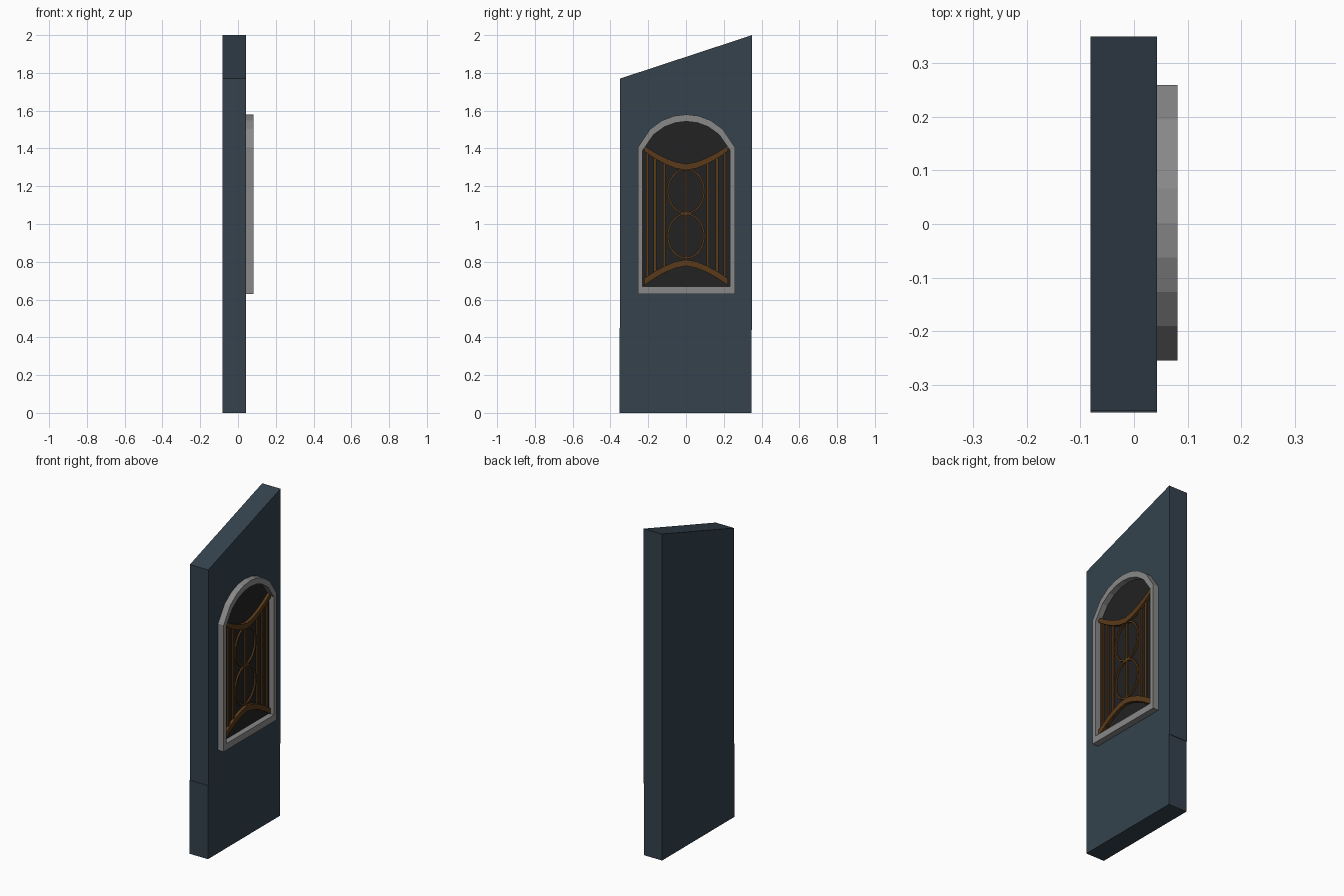
import bpy, bmesh, math

if "Cube" in bpy.data.objects:
    bpy.data.objects.remove(bpy.data.objects["Cube"])


def material(name, rgb):
    m = bpy.data.materials.new(name)
    m.diffuse_color = (*rgb, 1)
    m.use_nodes = True
    m.node_tree.nodes["Principled BSDF"].inputs["Base Color"].default_value = m.diffuse_color
    return m


SLATE = material("slate", (0.035, 0.055, 0.075))
STONE = material("stone", (0.25, 0.25, 0.25))
GLASS = material("dark_glass", (0.016, 0.016, 0.016))
BRONZE = material("bronze", (0.10, 0.042, 0.010))


def finish(name, bm, mat):
    bmesh.ops.recalc_face_normals(bm, faces=bm.faces)
    me = bpy.data.meshes.new(name)
    bm.to_mesh(me)
    bm.free()
    ob = bpy.data.objects.new(name, me)
    bpy.context.collection.objects.link(ob)
    me.materials.append(mat)
    return ob


def slab(name, outline, x0, x1, mat):
    """Extrude a (y, z) outline along x."""
    bm = bmesh.new()
    face = bm.faces.new([bm.verts.new((x0, y, z)) for y, z in outline])
    out = bmesh.ops.extrude_face_region(bm, geom=[face])["geom"]
    bmesh.ops.translate(bm, vec=(x1 - x0, 0, 0),
                        verts=[v for v in out if isinstance(v, bmesh.types.BMVert)])
    return finish(name, bm, mat)


def band(name, a, b, x0, x1, mat, closed=True):
    """Solid strip between two matching (y, z) outlines."""
    bm = bmesh.new()
    secs = [[bm.verts.new(c) for c in ((x0, *p), (x1, *p), (x1, *q), (x0, *q))]
            for p, q in zip(a, b)]
    n = len(secs)
    for i in range(n if closed else n - 1):
        s, t = secs[i], secs[(i + 1) % n]
        for k in range(4):
            bm.faces.new((s[k], s[(k + 1) % 4], t[(k + 1) % 4], t[k]))
    if not closed:
        bm.faces.new(secs[0])
        bm.faces.new(secs[-1])
    return finish(name, bm, mat)


def arch(cy, half, bottom, spring, top, segs=8):
    """Window outline: straight sides with a shallow circular head."""
    rise = top - spring
    r = (half ** 2 + rise ** 2) / (2 * rise)
    pts = [(cy - half, bottom), (cy + half, bottom)]
    for i in range(segs + 1):
        d = half * (1 - 2 * i / segs)
        pts.append((cy + d, top - r + math.sqrt(r * r - d * d)))
    return pts


def box(name, y, z0, z1, w, x0, x1, mat):
    return slab(name, [(y - w, z0), (y + w, z0), (y + w, z1), (y - w, z1)], x0, x1, mat)


# Wall panel with sloping top and a tiny offset in its lower part
slab("wall", [(-.352, 0), (.347, 0), (.347, .44), (.35, .44), (.35, 2),
              (-.349, 1.77), (-.349, .45), (-.352, .45)], -0.081, 0.043, SLATE)

# Arched window surround and pane
CY = 0.002
inner = arch(CY, 0.231, 0.67, 1.39, 1.543)
band("window_frame", arch(CY, 0.257, 0.63, 1.405, 1.58), inner, 0.043, 0.081, STONE)
slab("window_pane", inner, 0.040, 0.046, GLASS)


# Curved rails of the grille
def rail(name, ends, mid):
    pos = [i / 4 for i in range(-4, 5)]
    def curve(k):
        return [(0.222 * t, mid[k] + (ends[k] - mid[k]) * abs(t) ** 1.6) for t in pos]
    band(name, curve(0), curve(1), 0.044, 0.064, BRONZE, closed=False)


rail("top_rail", (1.415, 1.385), (1.318, 1.284))
rail("bottom_rail", (0.712, 0.675), (0.812, 0.778))

# Vertical bars: a centre bar and three mirrored pairs
box("centre_bar", 0, 0.79, 1.30, 0.006, 0.045, 0.056, BRONZE)
for y, z0, z1 in ((0.116, 0.74, 1.34), (0.164, 0.71, 1.37), (0.206, 0.69, 1.39)):
    for s in (-1, 1):
        box("side_bar", s * y, z0, z1, 0.007, 0.045, 0.056, BRONZE)


# Stacked oval rings
def oval(z, ry, rz, n=24):
    return [(ry * math.cos(math.tau * i / n), z + rz * math.sin(math.tau * i / n))
            for i in range(n)]


for name, z in (("upper_ring", 1.174), ("lower_ring", 0.937)):
    band(name, oval(z, 0.101, 0.122), oval(z, 0.091, 0.112), 0.045, 0.056, BRONZE)
